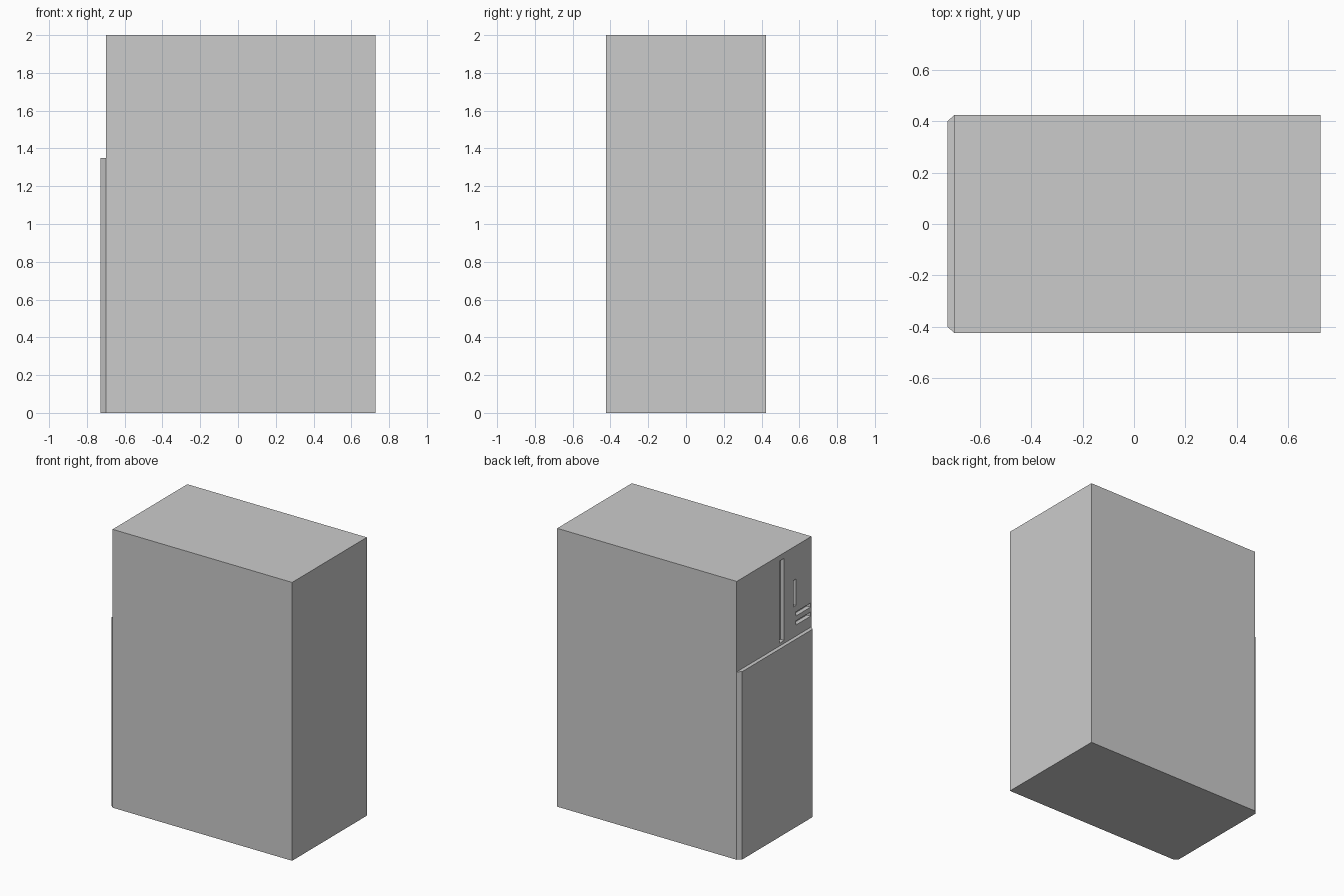
import bpy, bmesh
from mathutils import Vector

if "Cube" in bpy.data.objects:
    bpy.data.objects.remove(bpy.data.objects["Cube"])

W, D, H = 0.727, 0.424, 2.0      # half width, half depth, height
PANEL_X, DOOR_H, CH_Y = -0.70, 1.35, 0.40
SLOT_DEPTH = 0.03


def finish(bm, name):
    bmesh.ops.recalc_face_normals(bm, faces=bm.faces[:])
    me = bpy.data.meshes.new(name)
    bm.to_mesh(me)
    bm.free()
    ob = bpy.data.objects.new(name, me)
    bpy.context.collection.objects.link(ob)
    return ob


def extrude_up(bm, face, dz):
    r = bmesh.ops.extrude_face_region(bm, geom=[face])["geom"]
    bmesh.ops.translate(bm, vec=(0, 0, dz),
                        verts=[v for v in r if isinstance(v, bmesh.types.BMVert)])
    return next(f for f in r if isinstance(f, bmesh.types.BMFace))


# Cabinet: chamfered lower door section, then the set-back upper section
bm = bmesh.new()
profile = [(W, -D), (W, D), (PANEL_X, D), (-W, CH_Y), (-W, -CH_Y), (PANEL_X, -D)]
base = bm.faces.new([bm.verts.new((x, y, 0)) for x, y in profile])
top = extrude_up(bm, base, DOOR_H)
corners = [v for v in top.verts if abs(v.co.x - PANEL_X) < 1e-5]
other, _ = bmesh.utils.face_split(top, corners[0], corners[1])
main = max((top, other), key=lambda f: f.calc_area())
extrude_up(bm, main, H - DOOR_H)
cabinet = finish(bm, "cabinet")

# Recessed slots in the upper panel: y min, y max, z min, z max
slots = [(-0.115, -0.06, 1.37, 1.96),
         (-0.25, -0.22, 1.57, 1.76),
         (-0.415, -0.25, 1.495, 1.525),
         (-0.415, -0.25, 1.43, 1.46)]
bm = bmesh.new()
for y0, y1, z0, z1 in slots:
    verts = bmesh.ops.create_cube(bm, size=1)["verts"]
    bmesh.ops.scale(bm, vec=(2 * SLOT_DEPTH, y1 - y0, z1 - z0), verts=verts)
    bmesh.ops.translate(bm, vec=Vector((PANEL_X, (y0 + y1) / 2, (z0 + z1) / 2)), verts=verts)
cutter = finish(bm, "slot_cutter")
cutter.hide_render = True
cutter.hide_viewport = False
cutter.display_type = 'WIRE'

mod = cabinet.modifiers.new("slots", 'BOOLEAN')
mod.operation = 'DIFFERENCE'
mod.solver = 'EXACT'
mod.object = cutter
